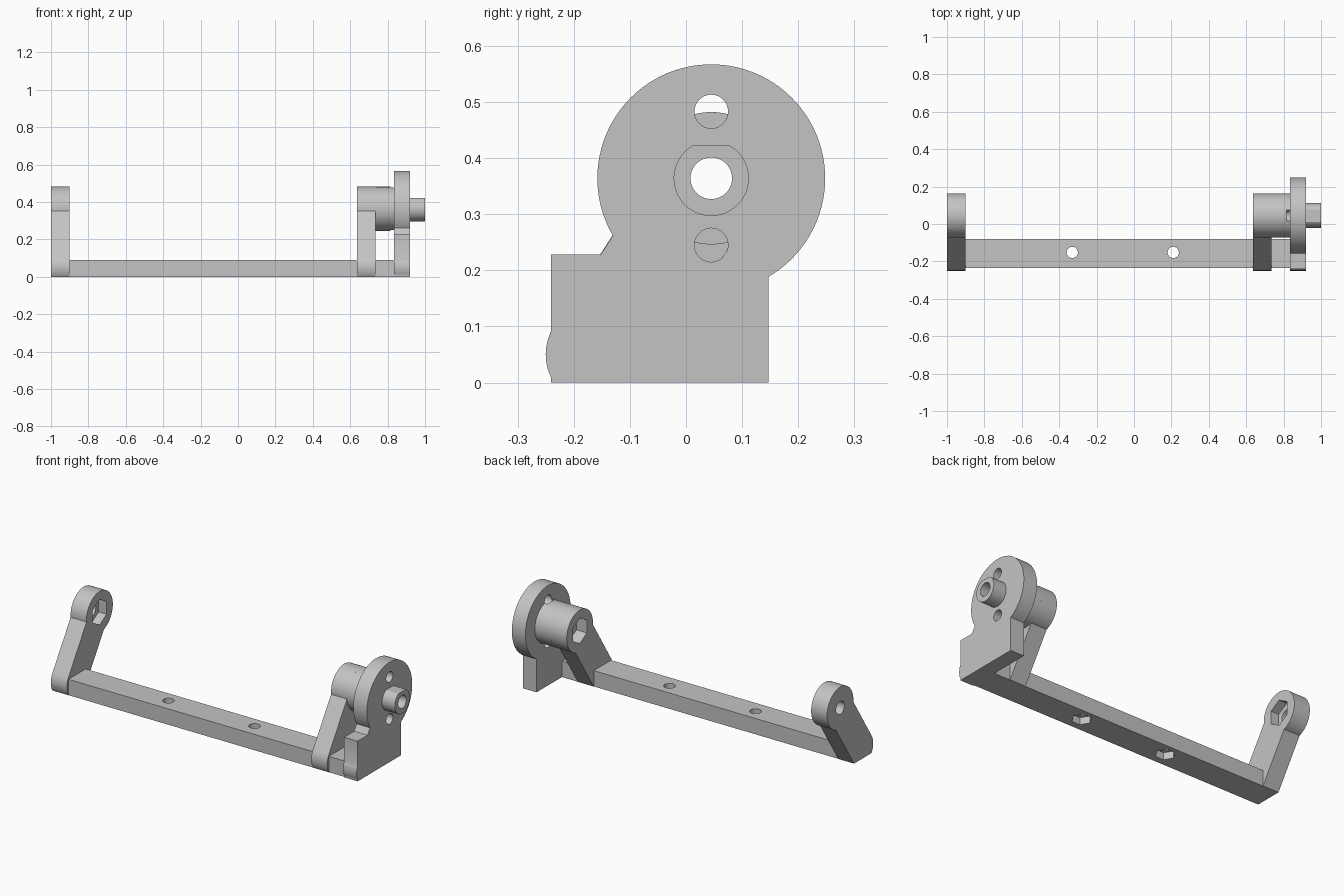
import bpy, bmesh
from math import sin, cos, radians, degrees, atan2, acos, asin, sqrt, pi
from mathutils import Matrix

if "Cube" in bpy.data.objects:
    bpy.data.objects.remove(bpy.data.objects["Cube"])

grey = bpy.data.materials.new("plain_grey")
grey.use_nodes = True
grey.diffuse_color = (0.55, 0.55, 0.55, 1)
grey.node_tree.nodes["Principled BSDF"].inputs["Base Color"].default_value = grey.diffuse_color

# Main dimensions, profiles are (y, z)
AXIS = (0.045, 0.364)
FOOT = (-0.157, 0.05)
EYE_R, ARM_R, DISC_R, BORE_R = 0.118, 0.093, 0.203, 0.037
BEAM_TOP = 0.09
LEAN = degrees(atan2(AXIS[1] - FOOT[1], AXIS[0] - FOOT[0]))


def arc(center, r, start, end, n=48):
    steps = [radians(start + (end - start) * i / n) for i in range(n + 1)]
    return [(center[0] + r * cos(a), center[1] + r * sin(a)) for a in steps]


def circle(center, r, n=64, turn=0):
    return arc(center, r, turn, turn + 360, n)[:-1]


def extrude(name, outline, lo, hi, axis="X"):
    """Solid from an outline; X extrudes (y, z) points, Z extrudes (x, y) points."""
    place = (lambda p: (lo, p[0], p[1])) if axis == "X" else (lambda p: (p[0], p[1], lo))
    shift = (hi - lo, 0, 0) if axis == "X" else (0, 0, hi - lo)
    bm = bmesh.new()
    face = bm.faces.new([bm.verts.new(place(p)) for p in outline])
    top = bmesh.ops.extrude_face_region(bm, geom=[face])["geom"]
    bmesh.ops.translate(bm, vec=shift, verts=[v for v in top if isinstance(v, bmesh.types.BMVert)])
    bmesh.ops.recalc_face_normals(bm, faces=bm.faces)
    mesh = bpy.data.meshes.new(name)
    bm.to_mesh(mesh)
    bm.free()
    mesh.materials.append(grey)
    obj = bpy.data.objects.new(name, mesh)
    bpy.context.collection.objects.link(obj)
    return obj


def finish(obj, cutters):
    """Cut the holes, then smooth the round walls."""
    bpy.ops.object.select_all(action="DESELECT")
    obj.select_set(True)
    bpy.context.view_layer.objects.active = obj
    for cutter in cutters:
        cutter.hide_render = True
        mod = obj.modifiers.new("hole", "BOOLEAN")
        mod.operation = "DIFFERENCE"
        mod.solver = "EXACT"
        mod.object = cutter
        bpy.ops.object.modifier_apply(modifier=mod.name)
        bpy.data.objects.remove(cutter)
    bpy.ops.object.shade_smooth_by_angle(angle=radians(30))


def bore():
    return extrude("bore_cutter", circle(AXIS, BORE_R), -1.2, 1.2)


def hex_socket(lo, hi):
    return extrude("hex_cutter", circle(AXIS, 0.072, 6, 30), lo, hi)


def screw_holes():
    return [extrude("screw_cutter", circle((AXIS[0], AXIS[1] + s * 0.119), 0.03, 40), 0.815, 1.1)
            for s in (1, -1)]


def arm_outline():
    # Round eye, narrower leaning bar, rounded foot cut off at the ground
    spread = degrees(atan2(ARM_R, -sqrt(EYE_R ** 2 - ARM_R ** 2)))
    ground = 180 + degrees(asin(FOOT[1] / ARM_R))
    return (arc(AXIS, EYE_R, LEAN - spread, LEAN + spread, 60)
            + arc(FOOT, ARM_R, LEAN + 90, ground, 16)
            + [(FOOT[0] + ARM_R * sin(radians(LEAN)), 0)])


def plate_outline():
    # Block, large disc, sloped corner and rounded toe
    front, back, step = -0.241, 0.147, 0.228
    start = -degrees(acos((back - AXIS[0]) / DISC_R))
    toe = degrees(acos((FOOT[0] - front) / ARM_R))
    return ([(front, 0), (back, 0)]
            + arc(AXIS, DISC_R, start, 210.2, 90)
            + [(-0.152, step), (front, step)]
            + arc(FOOT, ARM_R, 180 - toe, 180 + toe, 12))


# Long base beam with two bolt holes and nut pockets underneath
beam = extrude("base_beam", [(-0.235, 0), (-0.08, 0), (-0.08, BEAM_TOP), (-0.235, BEAM_TOP)],
               -0.92, 0.85)
cuts = []
for x in (-0.33, 0.21):
    cuts.append(extrude("bolt_cutter", circle((x, -0.152), 0.03, 40), -0.1, 0.2, "Z"))
    cuts.append(extrude("nut_cutter", circle((x, -0.152), 0.052, 6), -0.1, 0.04, "Z"))
finish(beam, cuts)

# Leaning arms at both ends
finish(extrude("right_arm", arm_outline(), -1.0, -0.9), [bore(), hex_socket(-0.95, -0.8)])
finish(extrude("left_arm", arm_outline(), 0.635, 0.735), [bore(), hex_socket(0.5, 0.70)])

# Boss joining the left arm to the disc
finish(extrude("boss", circle(AXIS, EYE_R), 0.735, 0.835), [bore()] + screw_holes())

# End plate with the large disc
finish(extrude("end_plate", plate_outline(), 0.835, 0.92), [bore()] + screw_holes())

# Hollow shaft with a flat on top
finish(extrude("shaft", arc(AXIS, 0.067, 120, 420, 60), 0.92, 1.0), [bore()])
